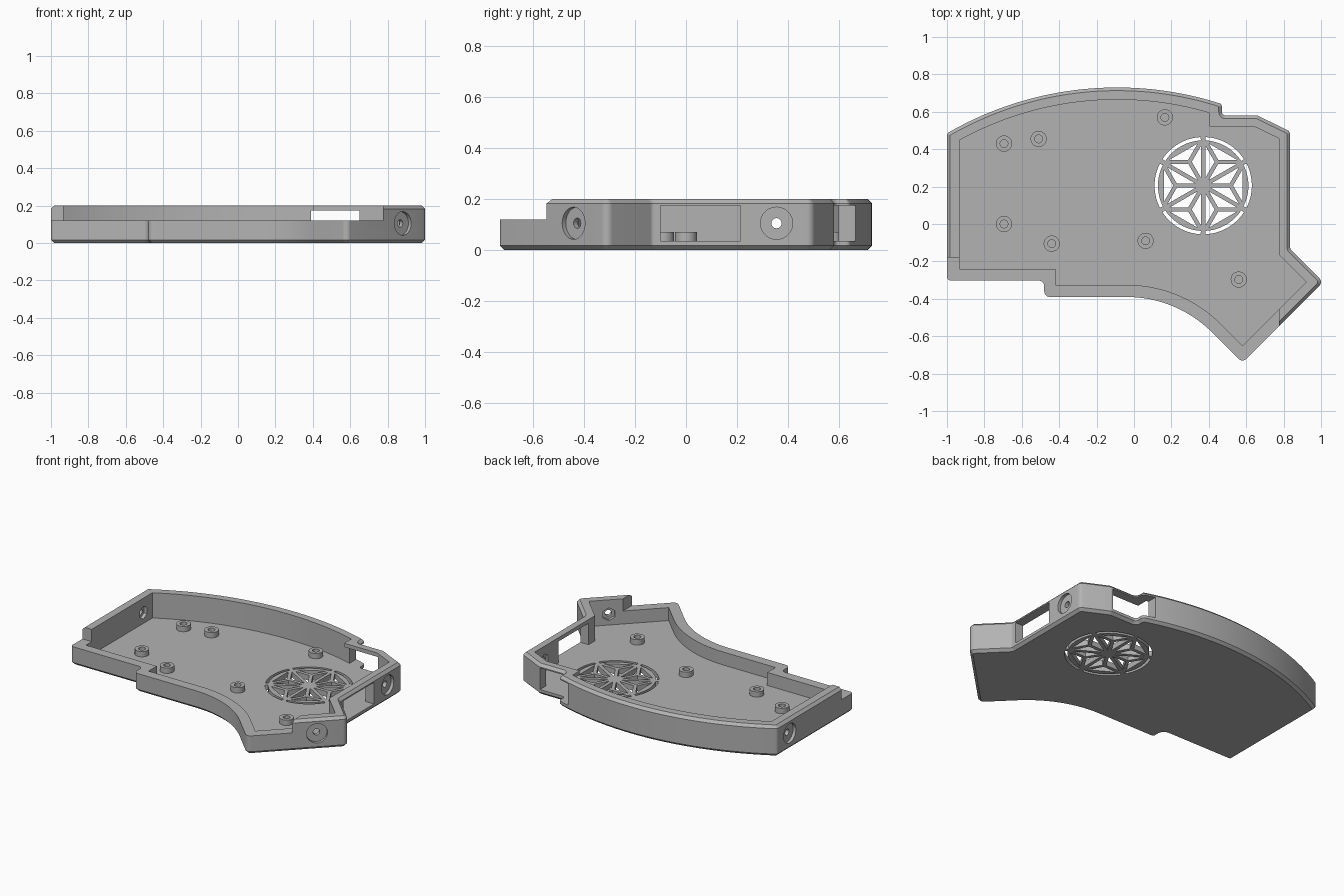
import bpy, bmesh, math
from mathutils import Vector, Matrix

cube = bpy.data.objects.get("Cube")
if cube:
    bpy.data.objects.remove(cube, do_unlink=True)

GREY = (0.45, 0.45, 0.45, 1)
mat = bpy.data.materials.new("plain grey")
mat.use_nodes = True
mat.diffuse_color = GREY
mat.node_tree.nodes["Principled BSDF"].inputs["Base Color"].default_value = GREY

HEIGHT, FLOOR, WALL, CHAMFER = 0.2, 0.035, 0.065, 0.017


def finish(name, bm):
    bmesh.ops.recalc_face_normals(bm, faces=bm.faces)
    mesh = bpy.data.meshes.new(name)
    bm.to_mesh(mesh)
    bm.free()
    ob = bpy.data.objects.new(name, mesh)
    ob.data.materials.append(mat)
    bpy.context.collection.objects.link(ob)
    return ob


def activate(ob):
    bpy.ops.object.select_all(action="DESELECT")
    ob.select_set(True)
    bpy.context.view_layer.objects.active = ob


def loft(bm, layers):
    """Closed solid through (loop, z) layers with equal point counts."""
    rings = [[bm.verts.new((p[0], p[1], z)) for p in loop] for loop, z in layers]
    n = len(rings[0])
    for a, b in zip(rings, rings[1:]):
        for i in range(n):
            j = (i + 1) % n
            bm.faces.new((a[i], a[j], b[j], b[i]))
    bm.faces.new(rings[0][::-1])
    bm.faces.new(rings[-1])


def fillet(corners):
    """Round each (x, y, radius) corner of a closed outline."""
    out = []
    for i, (x, y, r) in enumerate(corners):
        p = Vector((x, y))
        if not r:
            out.append(p)
            continue
        a = (Vector(corners[i - 1][:2]) - p).normalized()
        b = (Vector(corners[(i + 1) % len(corners)][:2]) - p).normalized()
        half = a.angle(b) / 2
        c = p + (a + b).normalized() * (r / math.sin(half))
        t = r / math.tan(half)
        u, v = p + a * t - c, p + b * t - c
        start = math.atan2(u.y, u.x)
        sweep = math.atan2(u.x * v.y - u.y * v.x, u.dot(v))
        n = 28 if r > 0.1 else 6
        for k in range(n + 1):
            ang = start + sweep * k / n
            out.append(c + Vector((math.cos(ang), math.sin(ang))) * r)
    return out


def inset(loop, d):
    """Move a counter-clockwise loop inwards by d."""
    out = []
    for i, p in enumerate(loop):
        a = (p - loop[i - 1]).normalized()
        b = (loop[(i + 1) % len(loop)] - p).normalized()
        na, nb = Vector((-a.y, a.x)), Vector((-b.y, b.x))
        m = (na + nb).normalized()
        out.append(p + m * (d / m.dot(na)))
    return out


def back_arc(radius, x0, x1, r):
    """Shallow back curve from right to left, end corners rounded by r."""
    n = 36
    a0, a1 = (math.acos((x + 0.09) / radius) for x in (x0, x1))
    pts = []
    for k in range(n + 1):
        a = a0 + (a1 - a0) * k / n
        pts.append((-0.09 + radius * math.cos(a), -1.08 + radius * math.sin(a),
                    r if k in (0, n) else 0))
    return pts


def cut(ob, bm):
    """Subtract a bmesh solid from the object."""
    tool = finish("cutter", bm)
    tool.hide_render = True
    mod = ob.modifiers.new("cut", "BOOLEAN")
    mod.operation, mod.solver, mod.object = "DIFFERENCE", "EXACT", tool
    activate(ob)
    bpy.ops.object.modifier_apply(modifier=mod.name)
    bpy.data.objects.remove(tool, do_unlink=True)


def box(x0, x1, y0, y1, z0, z1):
    bm = bmesh.new()
    loft(bm, [([(x0, y0), (x1, y0), (x1, y1), (x0, y1)], z) for z in (z0, z1)])
    return bm


def rod(centre, axis, radius, depth, sides=40):
    bm = bmesh.new()
    m = Matrix.Translation(centre) @ axis.to_track_quat("Z", "Y").to_matrix().to_4x4()
    bmesh.ops.create_cone(bm, cap_ends=True, segments=sides, radius1=radius,
                          radius2=radius, depth=depth, matrix=m)
    return bm


# Tray body with chamfered rims
outer = fillet([(-1, -0.302, 0.02), (-0.48, -0.302, 0.03), (-0.48, -0.39, 0.03),
                (0.228, -0.39, 0.65), (0.58, -0.742, 0.03), (1.012, -0.31, 0.03),
                (0.835, -0.133, 0.02), (0.835, 0.495, 0.03), (0.66, 0.58, 0.02),
                (0.47, 0.58, 0.02)] + back_arc(1.81, 0.47, -1, 0.02))
inner = fillet([(-0.933, -0.24, 0), (-0.42, -0.24, 0), (-0.42, -0.325, 0),
                (0.255, -0.325, 0.715), (0.58, -0.65, 0), (0.92, -0.31, 0),
                (0.775, -0.165, 0), (0.775, 0.457, 0), (0.645, 0.52, 0),
                (0.405, 0.52, 0)] + back_arc(1.81 - WALL, 0.405, -0.933, 0))
rim = inset(outer, CHAMFER)
bm = bmesh.new()
loft(bm, [(rim, 0), (outer, CHAMFER), (outer, HEIGHT - CHAMFER), (rim, HEIGHT)])
tray = finish("tray", bm)

# Hollow interior
bm = bmesh.new()
loft(bm, [(inner, FLOOR), (inner, 0.3)])
cut(tray, bm)

# Lowered front wall, side window and back window
cut(tray, box(-2, 0.775, -2, -0.18, 0.12, 0.4))
cut(tray, box(0.7, 0.95, -0.1, 0.213, FLOOR, 0.175))
cut(tray, box(0.39, 0.65, 0.45, 0.85, FLOOR, 0.175))

# Screw holes: outer counterbore, through hole, inner nut pocket
for x, y, ax, ay in ((-1, 0.355, -1, 0), (0.835, 0.355, 1, 0), (0.881, -0.441, 1, -1)):
    axis = Vector((ax, ay, 0)).normalized()
    face = Vector((x, y, 0.105))
    cut(tray, rod(face, axis, 0.063, 0.04))
    cut(tray, rod(face - axis * 0.03, axis, 0.02, 0.16, 24))
    cut(tray, rod(face - axis * WALL, axis, 0.042, 0.04, 6))

# Pierced vent: six-part star lattice inside a broken ring
VENT = Vector((0.37, 0.205))


def polar(r, deg):
    return VENT + Vector((math.cos(math.radians(deg)), math.sin(math.radians(deg)))) * r


def shrink(tri, d):
    sides = [(tri[(i + 1) % 3] - tri[(i + 2) % 3]).length for i in range(3)]
    total = sum(sides)
    mid = sum((p * s for p, s in zip(tri, sides)), Vector((0, 0))) / total
    e, f = tri[1] - tri[0], tri[2] - tri[0]
    radius = abs(e.x * f.y - e.y * f.x) / total
    return [mid + (p - mid) * (1 - d / radius) for p in tri]


bm = bmesh.new()
R = 0.255
for k in range(6):
    start = 30 + 60 * k
    a, b, g = polar(R, start), polar(R, start + 60), polar(R / math.sqrt(3), start + 30)
    for tri in ((VENT, a, g), (VENT, g, b), (a, b, g)):
        hole = shrink(list(tri), 0.011)
        loft(bm, [(hole, -0.1), (hole, 0.1)])
    angles = [start + 3 + 54 * i / 14 for i in range(15)]
    slot = [polar(0.26, t) for t in angles] + [polar(0.242, t) for t in angles[::-1]]
    loft(bm, [(slot, -0.1), (slot, 0.1)])
cut(tray, bm)
activate(tray)
bpy.ops.object.shade_smooth_by_angle(angle=math.radians(25))

# Board standoffs with blind holes
POSTS = [(-0.695, 0.43), (-0.51, 0.455), (0.165, 0.57), (-0.695, 0),
         (-0.44, -0.105), (0.062, -0.09), (0.56, -0.297)]
for i, (x, y) in enumerate(POSTS):
    bm = bmesh.new()
    prof = [bm.verts.new((r, 0, z)) for r, z in
            ((0.021, 0.03), (0.021, 0.07), (0.043, 0.07), (0.043, 0.03))]
    edges = [bm.edges.new((prof[j], prof[(j + 1) % 4])) for j in range(4)]
    bmesh.ops.spin(bm, geom=prof + edges, axis=(0, 0, 1), cent=(0, 0, 0),
                   angle=math.tau, steps=32)
    bmesh.ops.remove_doubles(bm, verts=bm.verts, dist=0.0005)
    post = finish(f"standoff_{i + 1}", bm)
    post.location = (x, y, 0)
    activate(post)
    bpy.ops.object.shade_smooth_by_angle(angle=math.radians(30))
